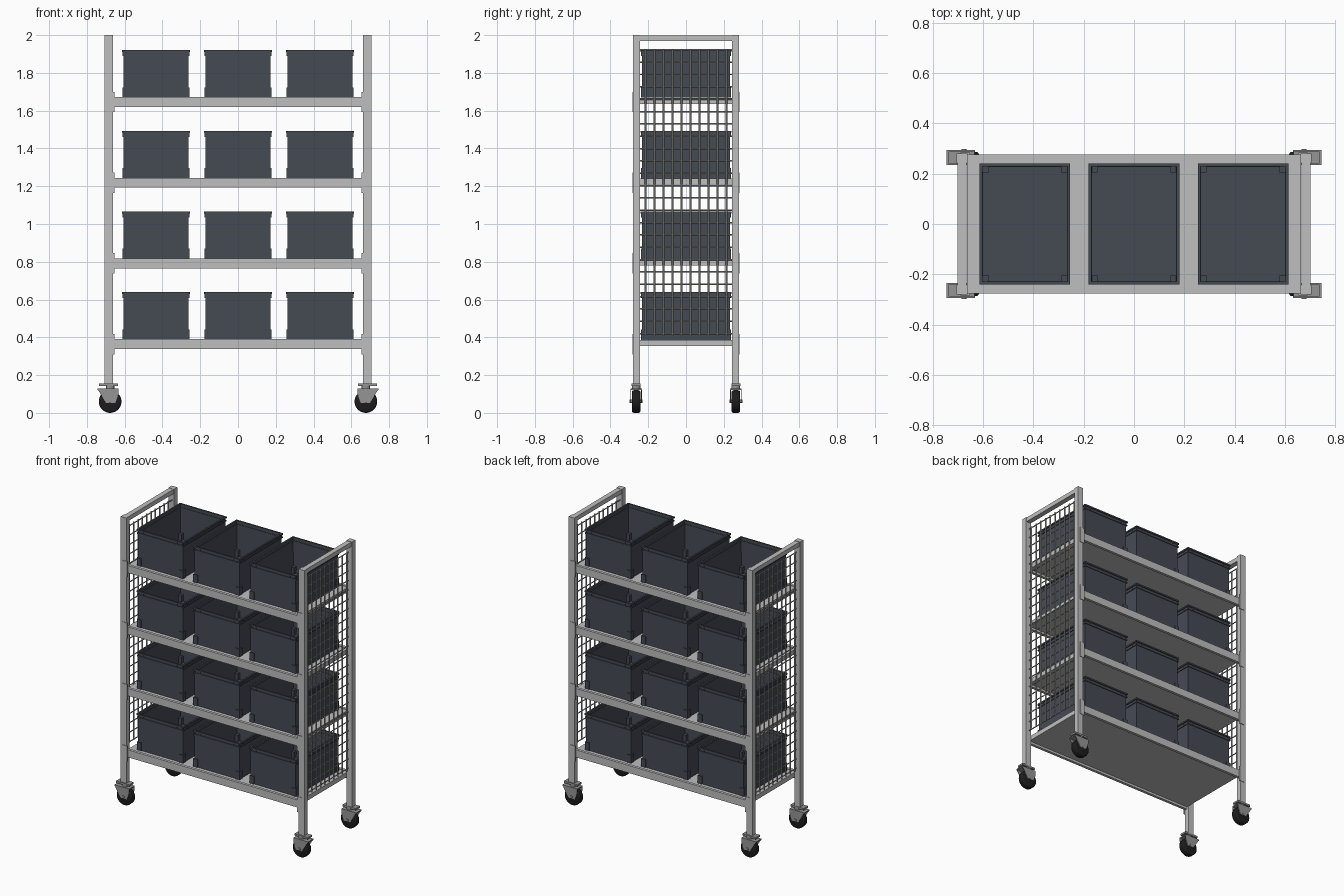
import bpy, bmesh, math
from mathutils import Matrix, Vector

if "Cube" in bpy.data.objects:
    bpy.data.objects.remove(bpy.data.objects["Cube"], do_unlink=True)


def material(name, rgb):
    m = bpy.data.materials.new(name)
    m.use_nodes = True
    m.diffuse_color = (*rgb, 1)
    m.node_tree.nodes["Principled BSDF"].inputs["Base Color"].default_value = (*rgb, 1)
    return m


STEEL = material("light steel", (0.52, 0.52, 0.52))
WIRE = material("wire steel", (0.42, 0.42, 0.41))
FORK = material("caster grey", (0.30, 0.30, 0.30))
PLASTIC = material("slate plastic", (0.060, 0.069, 0.088))
RUBBER = material("black rubber", (0.012, 0.012, 0.012))


def box(bm, x, y, z):
    """Box from three (low, high) ranges."""
    spans = [sorted(r) for r in (x, y, z)]
    mid = Vector([(a + b) / 2 for a, b in spans])
    size = [b - a for a, b in spans]
    mat = Matrix.Translation(mid) @ Matrix.Diagonal((*size, 1))
    return bmesh.ops.create_cube(bm, size=1, matrix=mat)["verts"]


def rod(bm, a, b, r, sides=6):
    """Cylinder between two points."""
    a, b = Vector(a), Vector(b)
    turn = (b - a).to_track_quat('Z', 'Y').to_matrix().to_4x4()
    bmesh.ops.create_cone(bm, cap_ends=True, segments=sides, radius1=r, radius2=r,
                          depth=(b - a).length, matrix=Matrix.Translation((a + b) / 2) @ turn)


def finish(name, bm, mat, smooth=False):
    bmesh.ops.recalc_face_normals(bm, faces=bm.faces)
    mesh = bpy.data.meshes.new(name)
    bm.to_mesh(mesh)
    bm.free()
    mesh.materials.append(mat)
    ob = bpy.data.objects.new(name, mesh)
    bpy.context.collection.objects.link(ob)
    if smooth:
        bpy.ops.object.select_all(action='DESELECT')
        ob.select_set(True)
        bpy.context.view_layer.objects.active = ob
        bpy.ops.object.shade_smooth_by_angle(angle=math.radians(35))
    return ob


def copy(ob, name, loc):
    new = bpy.data.objects.new(name, ob.data)
    new.location = loc
    bpy.context.collection.objects.link(new)


SIDES = (-1, 1)
CORNERS = [(sx, sy) for sx in SIDES for sy in SIDES]
LEVELS = [0.39 + 0.4273 * i for i in range(4)]

# Corner posts
bm = bmesh.new()
for sx, sy in CORNERS:
    box(bm, (sx * 0.663, sx * 0.706), (sy * 0.243, sy * 0.28), (0.155, 2))
finish("corner_posts", bm, STEEL)

# Push rails across the top of both ends
bm = bmesh.new()
for sx in SIDES:
    box(bm, (sx * 0.667, sx * 0.702), (-0.245, 0.245), (1.968, 1.998))
finish("top_end_rails", bm, STEEL)

# Shelves with front and back beams and post brackets
for i, top in enumerate(LEVELS):
    bm = bmesh.new()
    box(bm, (-0.664, 0.664), (-0.262, 0.262), (top - 0.036, top - 0.004))
    finish(f"shelf_{i + 1}", bm, STEEL)
    bm = bmesh.new()
    for sy in SIDES:
        box(bm, (-0.663, 0.663), (sy * 0.258, sy * 0.277), (top - 0.052, top))
    finish(f"shelf_beams_{i + 1}", bm, STEEL)
    bm = bmesh.new()
    for sx, sy in CORNERS:
        box(bm, (sx * 0.654, sx * 0.69), (sy * 0.277, sy * 0.284), (top - 0.08, top + 0.028))
    finish(f"shelf_brackets_{i + 1}", bm, STEEL)

# Wire mesh end panels
bm = bmesh.new()
for sx in SIDES:
    x = sx * 0.685
    for k in range(10):
        y = (k - 4.5) * 0.0476
        rod(bm, (x, y, 0.41), (x, y, 1.925), 0.0047)
    for k in range(24):
        z = 0.42 + k * 0.0653
        rod(bm, (x - sx * 0.007, -0.246, z), (x - sx * 0.007, 0.246, z), 0.0038)
finish("mesh_end_panels", bm, WIRE)

# Storage bin: hollow tub, stepped rim and corner feet
W, D, H = 0.173, 0.233, 0.252
bm = bmesh.new()
box(bm, (-W, W), (-D, D), (0, H - 0.002))
lid = max(bm.faces, key=lambda f: f.calc_center_median().z)
bmesh.ops.inset_region(bm, faces=[lid], thickness=0.009)
bmesh.ops.translate(bm, verts=lid.verts, vec=(0, 0, 0.012 - H))
for low, high, out in ((H - 0.01, H, 0.007), (H - 0.032, H - 0.024, 0.005)):
    for s in SIDES:
        box(bm, (s * (W - 0.004), s * (W + out)), (-D - out, D + out), (low, high))
        box(bm, (-W, W), (s * (D - 0.004), s * (D + out)), (low, high))
for sx, sy in CORNERS:
    box(bm, (sx * (W - 0.028), sx * (W + 0.005)), (sy * (D - 0.028), sy * (D + 0.005)),
        (0, 0.055))
    # Short ribs tying the two rim steps together
    for inset in (0.002, 0.04):
        box(bm, (sx * (W - inset), sx * (W - inset - 0.006)), (sy * D, sy * (D + 0.005)),
            (H - 0.03, H - 0.005))
        box(bm, (sx * W, sx * (W + 0.005)), (sy * (D - inset), sy * (D - inset - 0.006)),
            (H - 0.03, H - 0.005))
first = finish("storage_bin_1_1", bm, PLASTIC)
first.location = (-0.434, 0, LEVELS[0] - 0.003)
for i, top in enumerate(LEVELS):
    for j in range(3):
        if i or j:
            copy(first, f"storage_bin_{i + 1}_{j + 1}", ((j - 1) * 0.434, 0, top - 0.003))

# Swivel casters
FORK_PROFILE = [(0.745, 0.128), (0.632, 0.128), (0.632, 0.1), (0.65, 0.052), (0.698, 0.052)]
for n, (sx, sy) in enumerate(CORNERS):
    cx, cy = sx * 0.677, sy * 0.264
    # Mounting plate, swivel neck and fork
    bm = bmesh.new()
    box(bm, (sx * 0.635, sx * 0.737), (cy - 0.024, cy + 0.024), (0.143, 0.156))
    rod(bm, (cx, cy, 0.125), (cx, cy, 0.146), 0.022, 16)
    box(bm, (sx * 0.632, sx * 0.745), (cy - 0.03, cy + 0.03), (0.122, 0.13))
    for s in SIDES:
        face = bm.faces.new([bm.verts.new((sx * x, cy + s * 0.026, z)) for x, z in FORK_PROFILE])
        ext = bmesh.ops.extrude_face_region(bm, geom=[face])["geom"]
        bmesh.ops.translate(bm, vec=(0, s * 0.004, 0),
                            verts=[v for v in ext if isinstance(v, bmesh.types.BMVert)])
    rod(bm, (cx, cy - 0.034, 0.062), (cx, cy + 0.034, 0.062), 0.01, 12)
    finish(f"caster_fork_{n + 1}", bm, FORK)
    # Wheel with rounded tread
    bm = bmesh.new()
    rod(bm, (cx, cy - 0.023, 0.06), (cx, cy + 0.023, 0.06), 0.06, 32)
    rim = [e for e in bm.edges if any(len(f.verts) > 4 for f in e.link_faces)]
    bmesh.ops.bevel(bm, geom=rim, offset=0.011, segments=3, profile=0.5, affect='EDGES')
    finish(f"caster_wheel_{n + 1}", bm, RUBBER, smooth=True)
